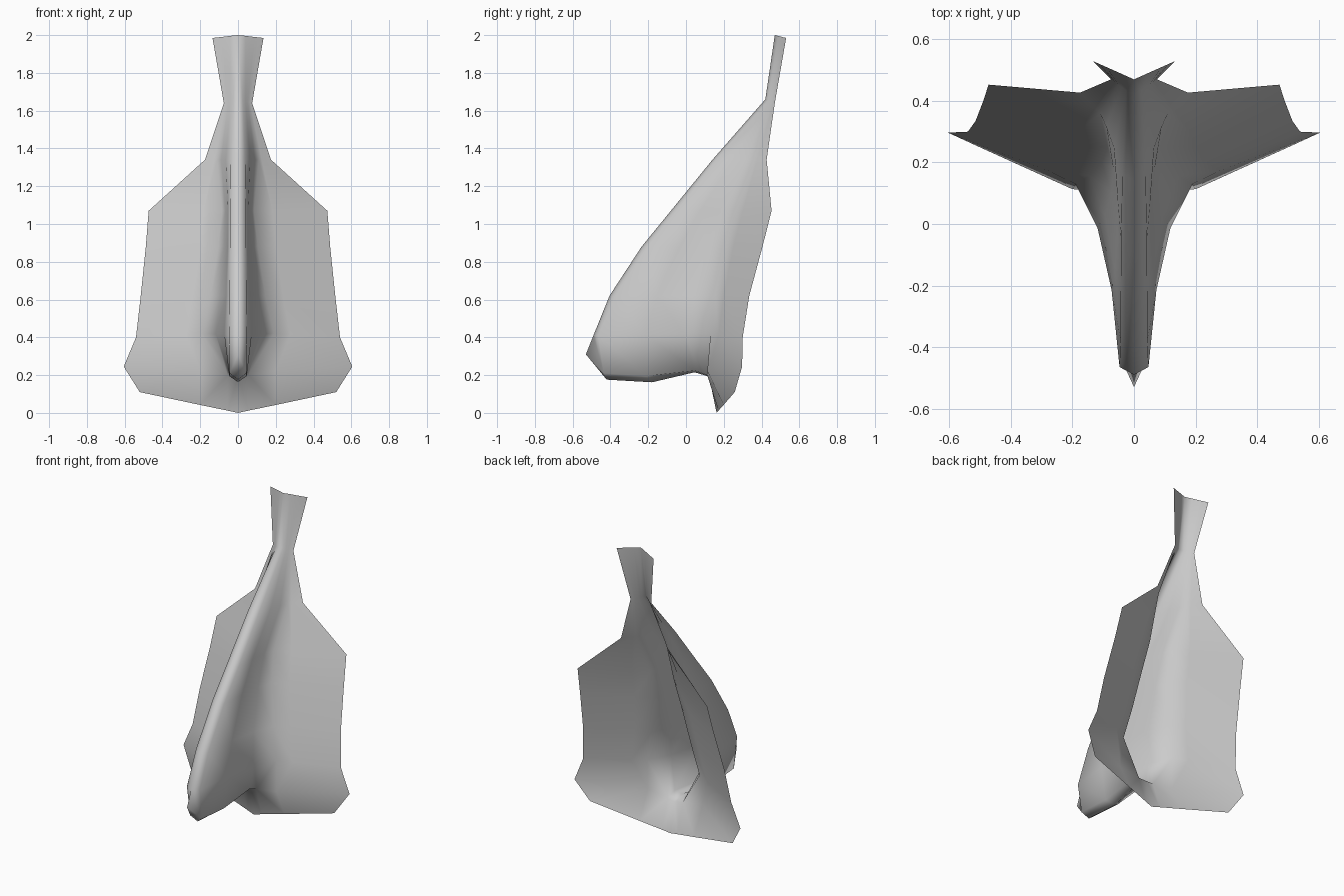
import bpy, bmesh, math
from mathutils import Vector as V

if "Cube" in bpy.data.objects:
    bpy.data.objects.remove(bpy.data.objects["Cube"])


def ridge_row(bend, ridge, shoulder, root, edge):
    """Half cross-section: ridge, shoulder, curved flank, wing root, wing, wing edge."""
    a, b, e = V(shoulder), V(root), V(edge)
    d = b - a
    flank = []
    for fx, fy in ((.18, .42), (.5, .76)):
        f = fy + (fx - fy) * bend
        flank.append(V((a.x + d.x * f, a.y + d.y * fy, a.z + d.z * fy)))
    return [V(ridge), a, *flank, b, b.lerp(e, .25), e]


def strip(bm, rows):
    """Quads between successive rows, facing forward."""
    for top, low in zip(rows, rows[1:]):
        for j in range(len(top) - 1):
            loop = [top[j], low[j], low[j + 1], top[j + 1]]
            bm.faces.new(list(dict.fromkeys(loop)))


bm = bmesh.new()
add = lambda pts: [bm.verts.new(p) for p in pts]

# Tab at the top, ridge and wings, from top to bottom
rows = [add(ridge_row(*r)) for r in (
    (0, (0, .47, 2), (.04, .488, 1.996), (.105, .517, 1.988), (.135, .53, 1.985)),
    (0, (0, .42, 1.66), (.025, .434, 1.654), (.06, .459, 1.644), (.075, .47, 1.64)),
    (.2, (0, .14, 1.34), (.038, .165, 1.34), (.11, .36, 1.34), (.175, .427, 1.34)),
    (.7, (0, -.08, 1.07), (.042, -.05, 1.07), (.085, .25, 1.07), (.473, .453, 1.07)),
    (1, (0, -.235, .88), (.043, -.205, .88), (.105, .20, .88), (.488, .405, .88)),
    (1, (0, -.405, .62), (.044, -.375, .62), (.145, .155, .62), (.515, .335, .62)),
    (1, (0, -.49, .41), (.047, -.465, .41), (.19, .13, .42), (.54, .30, .40)),
)]
# Lower rim of the nose and wings, tucked in under the flanks
rows.append(add([(0, -.53, .31), (.044, -.435, .21), (.046, -.21, .195),
                 (.05, .045, .224), (.055, .112, .2), (.2, .113, .222), (.605, .297, .245)]))
strip(bm, rows)

# Underside of the nose
rim = rows[-1]
keel = [rim[0]] + add([(0, -.42, .176), (0, -.18, .162), (0, .045, .215), (0, .122, .192)])
strip(bm, [rim[:5], keel])

# Flange below the wings
strip(bm, [[keel[-1]] + rim[4:],
           add([(0, .162, 0), (.055, .172, .012), (.2, .199, .042), (.52, .258, .11)])])

mesh = bpy.data.meshes.new("face_plate")
bm.to_mesh(mesh)
bm.free()
plate = bpy.data.objects.new("face_plate", mesh)
bpy.context.collection.objects.link(plate)

# Mirror the right half
mirror = plate.modifiers.new("mirror", 'MIRROR')
mirror.use_clip = True
bpy.context.view_layer.objects.active = plate
plate.select_set(True)
bpy.ops.object.modifier_apply(modifier="mirror")
bpy.ops.object.shade_smooth_by_angle(angle=math.radians(89))
